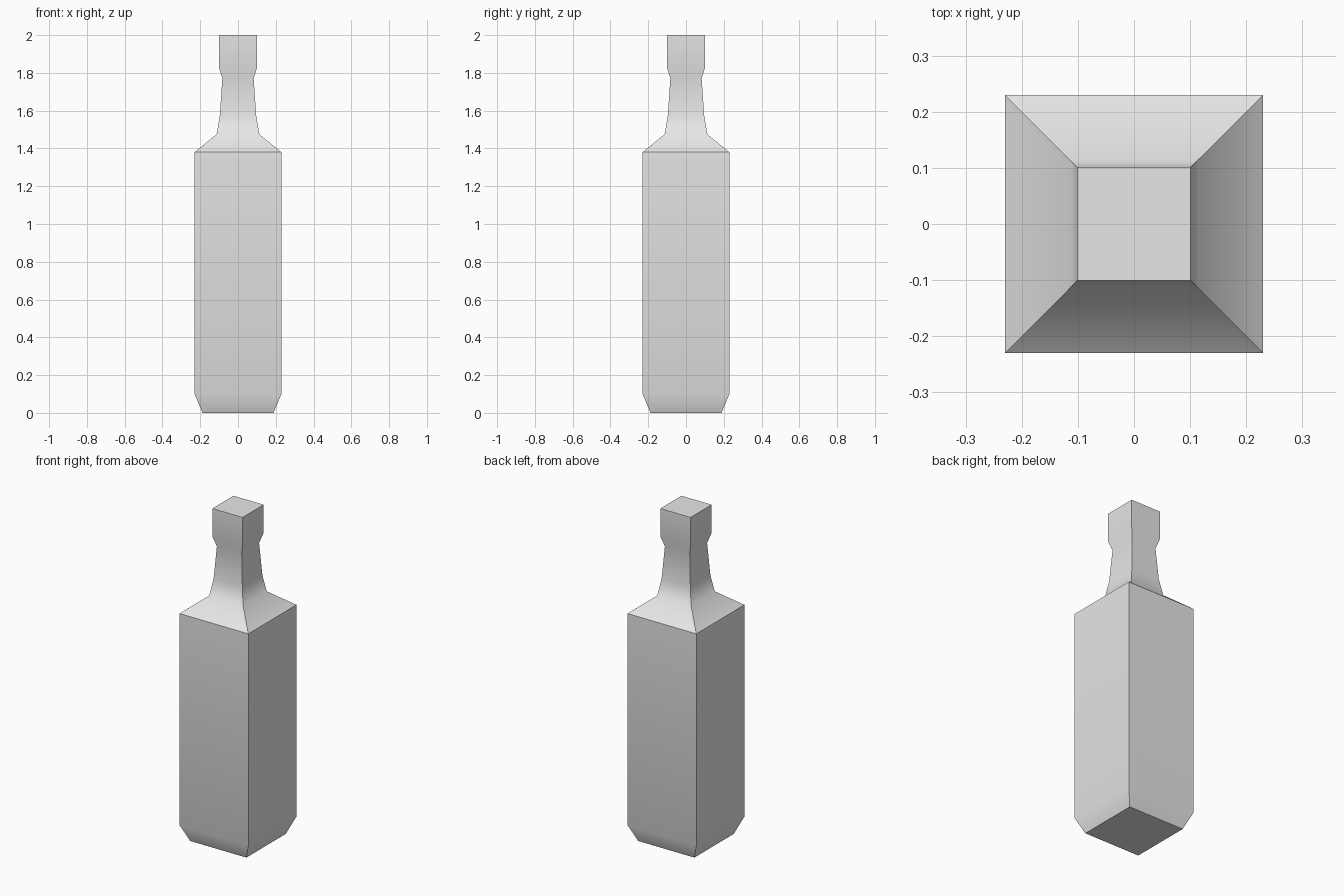
import bpy, bmesh, math

if "Cube" in bpy.data.objects:
    bpy.data.objects.remove(bpy.data.objects["Cube"])

# Square bottle: (half width, height) profile from base to top
PROFILE = [(0.188, 0.0), (0.23, 0.10), (0.23, 1.38), (0.113, 1.475),
           (0.096, 1.575), (0.083, 1.77), (0.101, 1.83), (0.101, 2.0)]

grey = bpy.data.materials.new("light_grey")
grey.diffuse_color = (0.8, 0.8, 0.8, 1)
grey.use_nodes = True
grey.node_tree.nodes["Principled BSDF"].inputs["Base Color"].default_value = grey.diffuse_color

# Stack square rings and bridge them, capping both ends
bm = bmesh.new()
rings = [[bm.verts.new((sx * r, sy * r, z))
          for sx, sy in ((-1, -1), (1, -1), (1, 1), (-1, 1))]
         for r, z in PROFILE]
for low, high in zip(rings, rings[1:]):
    for i in range(4):
        j = (i + 1) % 4
        bm.faces.new((low[i], low[j], high[j], high[i]))
bm.faces.new(rings[0][::-1])
bm.faces.new(rings[-1])

mesh = bpy.data.meshes.new("bottle")
bm.to_mesh(mesh)
bm.free()
mesh.materials.append(grey)
bottle = bpy.data.objects.new("bottle", mesh)
bpy.context.collection.objects.link(bottle)

# Soft shading along the profile, crisp corners and shoulder
bpy.context.view_layer.objects.active = bottle
bottle.select_set(True)
bpy.ops.object.shade_smooth_by_angle(angle=math.radians(46))
